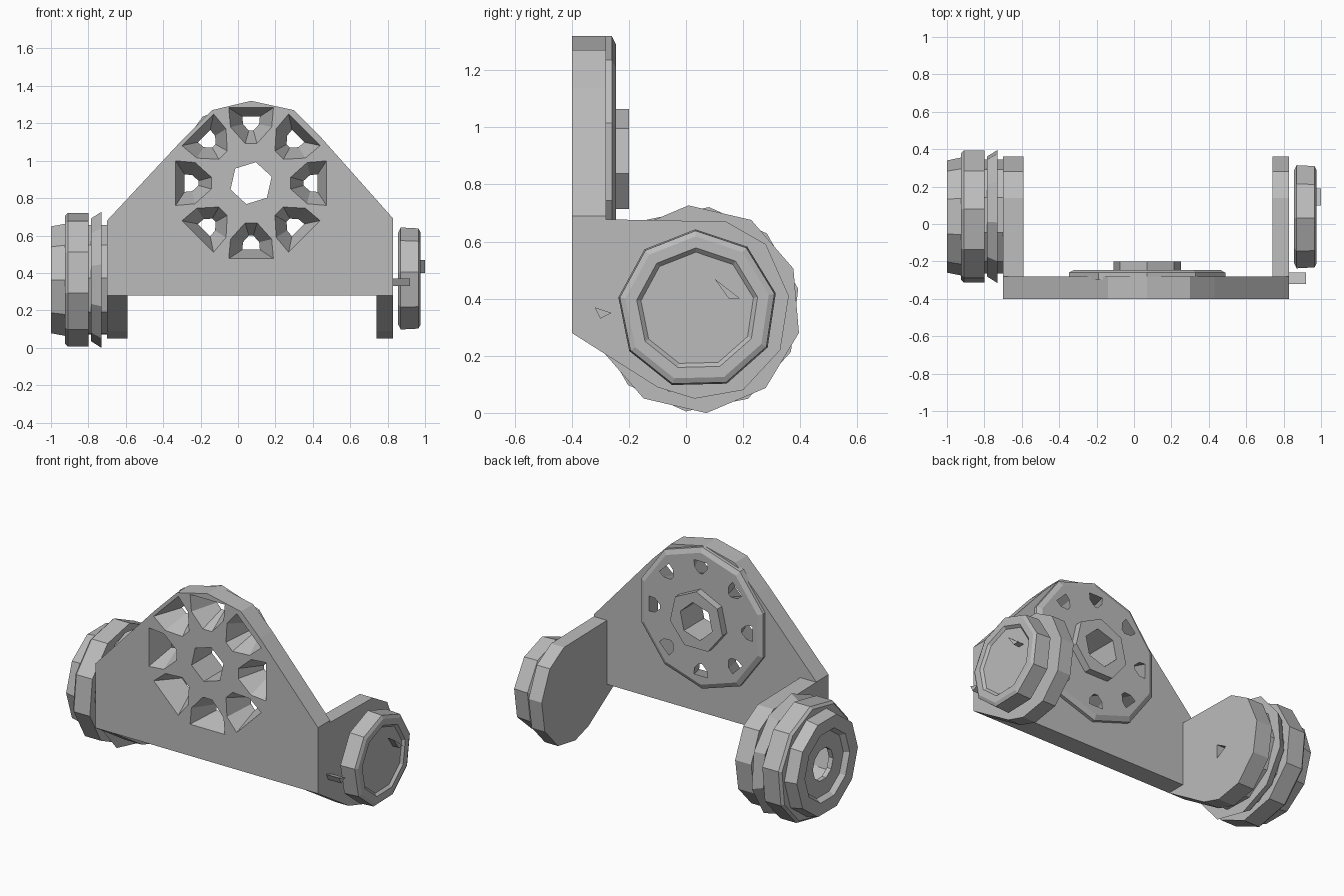
import bpy, bmesh
from math import sin, cos, radians, pi

cube = bpy.data.objects.get("Cube")
if cube:
    bpy.data.objects.remove(cube, do_unlink=True)

grey = bpy.data.materials.new("mid grey")
grey.use_nodes = True
grey.diffuse_color = (0.5, 0.5, 0.5, 1)
grey.node_tree.nodes["Principled BSDF"].inputs["Base Color"].default_value = (0.5, 0.5, 0.5, 1)

RX, RZ = 0.07, 0.88      # centre of the round mount on the front plate
HY, HZ = 0.04, 0.363     # axis of the side hubs


def finish(name, bm):
    bmesh.ops.recalc_face_normals(bm, faces=bm.faces)
    mesh = bpy.data.meshes.new(name)
    bm.to_mesh(mesh)
    bm.free()
    mesh.materials.append(grey)
    obj = bpy.data.objects.new(name, mesh)
    bpy.context.collection.objects.link(obj)
    return obj


def loft(bm, rings, closed=False):
    """Skin a list of vertex rings; cap the ends unless the loop closes."""
    loops = [[bm.verts.new(p) for p in ring] for ring in rings]
    pairs = list(zip(loops, loops[1:]))
    if closed:
        pairs.append((loops[-1], loops[0]))
    else:
        bm.faces.new(loops[0])
        bm.faces.new(loops[-1])
    for a, b in pairs:
        for i in range(len(a)):
            j = (i + 1) % len(a)
            bm.faces.new((a[i], a[j], b[j], b[i]))


def plate_xz(name, pts, y0, y1):
    bm = bmesh.new()
    loft(bm, [[(x, y, z) for x, z in pts] for y in (y0, y1)])
    return finish(name, bm)


def plate_yz(name, pts, x0, x1):
    bm = bmesh.new()
    loft(bm, [[(x, y, z) for y, z in pts] for x in (x0, x1)])
    return finish(name, bm)


def lathe_x(name, profile, sides, closed, turn=0.0):
    bm = bmesh.new()
    angles = [turn + 2 * pi * i / sides for i in range(sides)]
    loft(bm, [[(x, HY + r * cos(a), HZ + r * sin(a)) for a in angles]
              for x, r in profile], closed)
    return finish(name, bm)


def polygon(r, sides, turn=0.0):
    return [(RX + r * cos(turn + 2 * pi * i / sides),
             RZ + r * sin(turn + 2 * pi * i / sides)) for i in range(sides)]


def cut(obj, cutter):
    mod = obj.modifiers.new("cut", 'BOOLEAN')
    mod.object = cutter
    mod.operation = 'DIFFERENCE'
    mod.solver = 'EXACT'
    cutter.hide_render = True
    cutter.hide_viewport = True


# Front plate with sloping shoulders and a rounded top
front = plate_xz("front_plate",
                 [(-.70, .28), (.83, .28), (.83, .69), (.43, 1.14), (.30, 1.27),
                  (.07, 1.32), (-.14, 1.27), (-.29, 1.12), (-.70, .68)], -.40, -.28)

# Raised disc on the back of the plate
bm = bmesh.new()
loft(bm, [[(x, y, z) for x, z in polygon(r, 10, pi / 10 * 5)]
          for y, r in ((-.30, .44), (-.26, .44), (-.245, .41))])
disc = finish("back_disc", bm)

# Collar around the centre hole
collar = plate_xz("centre_collar", polygon(.185, 7, pi / 2), -.26, -.20)

# Ring of eight tapered pockets that end in small holes
bm = bmesh.new()
for k in range(8):
    mid = pi / 4 * k
    wedge = [(r, radians(d)) for r, d in
             ((.21, -9), (.32, -21), (.425, -17), (.425, 17), (.32, 21), (.21, 9))]
    pts = [(RX + r * cos(mid + a), RZ + r * sin(mid + a)) for r, a in wedge]
    cx, cz = RX + .325 * cos(mid), RZ + .325 * sin(mid)
    loft(bm, [[(cx + (x - cx) * s, y, cz + (z - cz) * s) for x, z in pts]
              for y, s in ((-.41, 1.0), (-.25, .38), (-.15, .30))])
pockets = finish("pocket_cutter", bm)
bore = plate_xz("bore_cutter", polygon(.115, 6, .3), -.5, -.1)
for part in (front, disc):
    cut(part, pockets)
for part in (front, disc, collar):
    cut(part, bore)

# Side arms
arm = [(-.40, .28), (-.40, .68), (.14, .67), (.28, .59), (.36, .41),
       (.33, .22), (.20, .08), (.03, .05), (-.10, .09)]
plate_yz("left_arm", arm, .74, .83)
right_arm = plate_yz("right_arm", arm, -.70, -.59)
cut(right_arm, lathe_x("arm_hole_cutter", [(-.75, .05), (-.55, .05)], 3, False))

# Left hub: a dished disc with two small pegs
lathe_x("left_hub", [(.855, .25), (.87, .28), (.965, .275), (.975, .255),
                     (.975, .215), (.96, .20)], 9, False, .2)
plate_yz("left_hub_pin", [(.10, .47), (.19, .40), (.15, .40)], .95, 1.0)
plate_yz("left_arm_pin", [(-.32, .37), (-.30, .33), (-.26, .35)], .83, .92)

# Right hub: stacked rings around a hollow core
rings = {
    "right_hub_cap": [(-1, .30), (-1, .22), (-.97, .20), (-.97, .10),
                      (-.94, .10), (-.94, .27), (-.90, .32)],
    "right_hub_outer_ring": [(-.925, .345), (-.91, .36), (-.80, .36),
                             (-.80, .29), (-.925, .29)],
    "right_hub_inner_ring": [(-.785, .33), (-.73, .365), (-.73, .28), (-.785, .28)],
    "right_hub_core": [(-.93, .305), (-.70, .305), (-.70, .27), (-.93, .27)],
}
for i, (name, profile) in enumerate(rings.items()):
    lathe_x(name, profile, 10, True, .2 * i)
